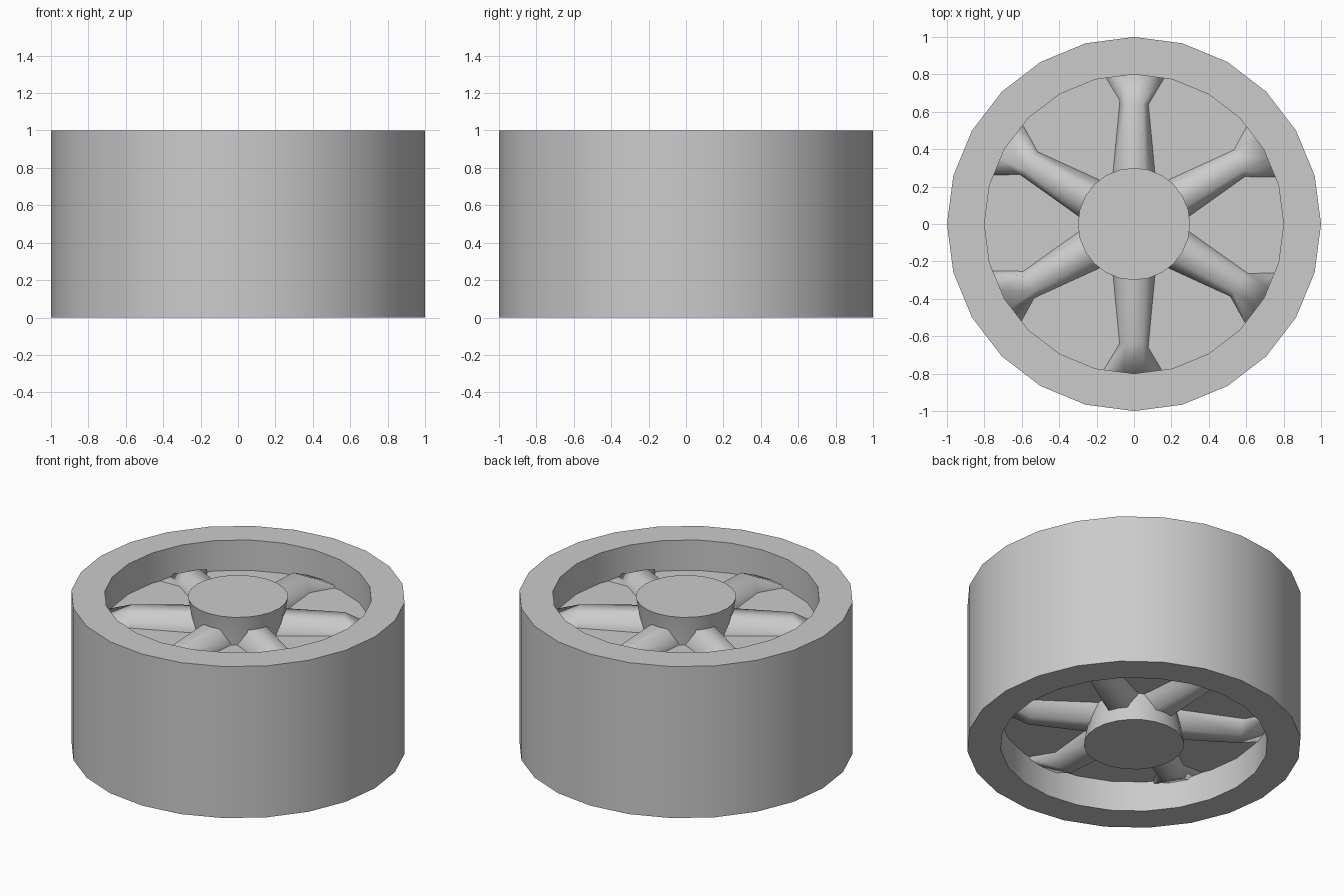
import bpy, bmesh, math

if "Cube" in bpy.data.objects:
    bpy.data.objects.remove(bpy.data.objects["Cube"])


def make_object(name, bm, angle):
    bmesh.ops.remove_doubles(bm, verts=bm.verts, dist=1e-5)
    bmesh.ops.recalc_face_normals(bm, faces=bm.faces)
    mesh = bpy.data.meshes.new(name)
    bm.to_mesh(mesh)
    bm.free()
    ob = bpy.data.objects.new(name, mesh)
    bpy.context.collection.objects.link(ob)
    bpy.ops.object.select_all(action='DESELECT')
    ob.select_set(True)
    bpy.context.view_layer.objects.active = ob
    bpy.ops.object.shade_smooth_by_angle(angle=math.radians(angle))
    return ob


def loft(bm, rings, closed_path=False):
    """Bridge successive closed rings of points with quads."""
    loops = [[bm.verts.new(p) for p in r] for r in rings]
    for a, b in zip(loops, loops[1:]):
        n = len(a)
        for i in range(n):
            j = (i + 1) % n
            bm.faces.new((a[i], a[j], b[j], b[i]))
    return loops


def lathe(name, profile, sides):
    """Turn a (radius, z) profile about z; the end rings are capped."""
    bm = bmesh.new()
    rings = [[(r * math.cos(math.tau * i / sides), r * math.sin(math.tau * i / sides), z)
              for i in range(sides)] for r, z in profile]
    loops = loft(bm, rings)
    bm.faces.new(loops[0])
    bm.faces.new(loops[-1])
    return make_object(name, bm, 30)


# Tyre-like outer rim with the flat recessed web on both sides
lathe("rim_and_web", [(0.15, 0.2), (0.8, 0.2), (0.8, 0), (1, 0),
                      (1, 1), (0.8, 1), (0.8, 0.8), (0.15, 0.8)], 24)

# Hub, waisted towards the middle
lathe("hub", [(0.3, 0), (0.21, 0.5), (0.3, 1)], 24)

# Six ridged spokes, flaring out and sinking into the web at the rim
# stations: radius, half width at web, half width of crest, crest height above web
STATIONS = [(0.18, 0.122, 0.065, 0.105), (0.64, 0.078, 0.045, 0.1), (0.81, 0.18, 0.06, 0.015)]
for k in range(6):
    a = math.radians(30 + 60 * k)
    c, s = math.cos(a), math.sin(a)
    bm = bmesh.new()
    rings = []
    for r, w, t, h in STATIONS:
        half = [(w, 0.298), (t, 0.3 + h)]
        section = half + [(-y, z) for y, z in reversed(half)]
        section += [(-y, -z) for y, z in section]
        rings.append([(r * c - y * s, r * s + y * c, 0.5 + z) for y, z in section])
    loops = loft(bm, rings)
    bm.faces.new(loops[0])
    bm.faces.new(loops[-1])
    make_object(f"spoke_{k + 1}", bm, 75)
